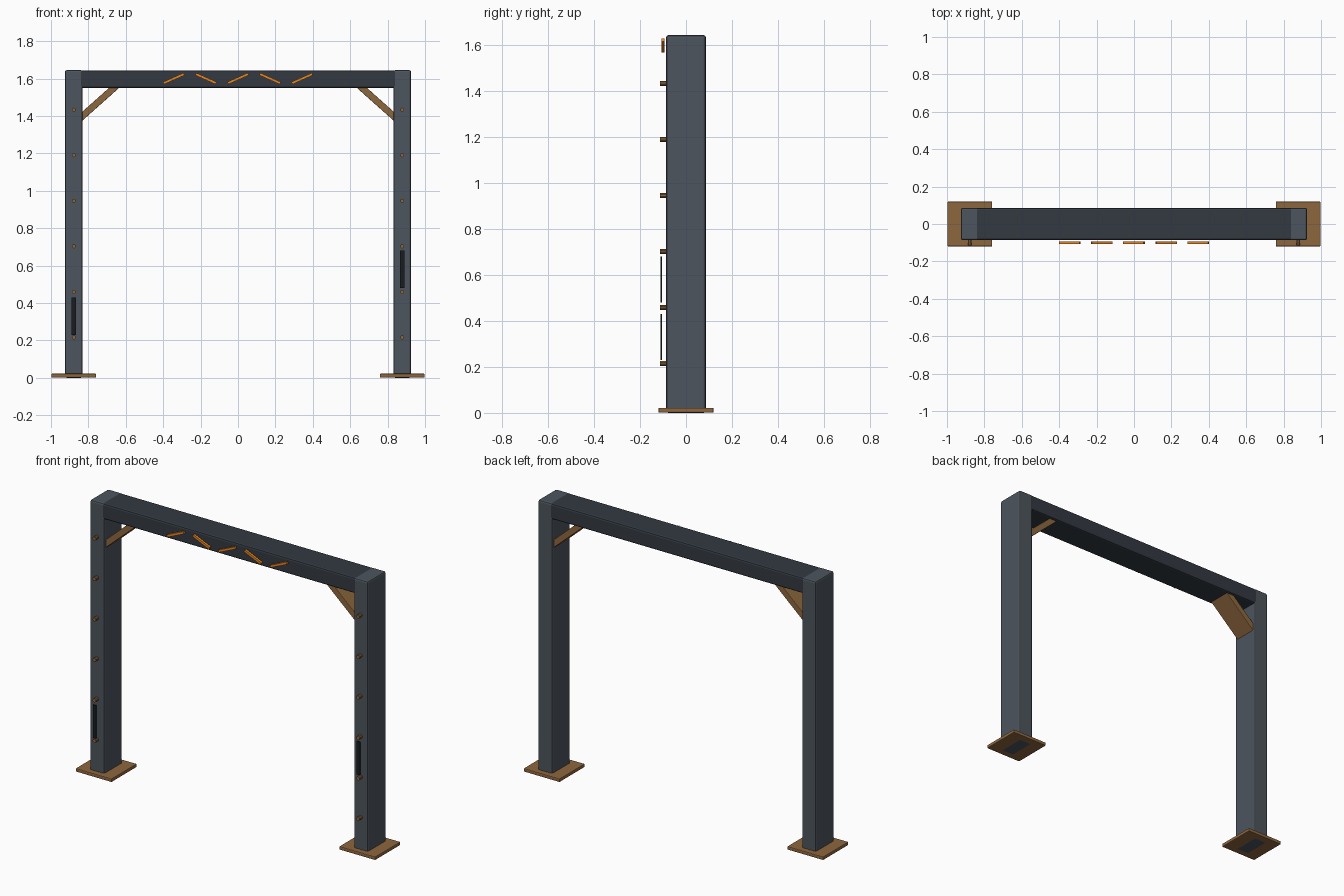
import bpy
import math

if "Cube" in bpy.data.objects:
    bpy.data.objects.remove(bpy.data.objects["Cube"])


def material(name, rgb):
    m = bpy.data.materials.new(name)
    m.diffuse_color = (*rgb, 1)
    m.use_nodes = True
    m.node_tree.nodes["Principled BSDF"].inputs["Base Color"].default_value = m.diffuse_color
    return m


STEEL = material("steel", (0.075, 0.09, 0.11))
DARK = material("dark_steel", (0.033, 0.042, 0.055))
BRONZE = material("bronze", (0.27, 0.135, 0.048))
ORANGE = material("orange", (0.8, 0.23, 0.015))
BLACK = material("black", (0.01, 0.012, 0.014))


def finish(ob, name, mat, bevel=0, segments=2):
    ob.name = name
    ob.data.materials.append(mat)
    if bevel:
        mod = ob.modifiers.new("bevel", 'BEVEL')
        mod.width = bevel
        mod.segments = segments
    return ob


def box(name, loc, size, mat, bevel=0, tilt=0):
    bpy.ops.mesh.primitive_cube_add(size=1, location=loc)
    ob = bpy.context.object
    ob.scale = size
    bpy.ops.object.transform_apply(location=False, rotation=False, scale=True)
    ob.rotation_euler.y = tilt
    return finish(ob, name, mat, bevel)


POST_X = 0.878

# Both sides: post, foot plate, corner brace and row of rivets
for s, side in ((-1, "left"), (1, "right")):
    box(f"{side}_post", (s * POST_X, 0, 0.8225), (0.095, 0.173, 1.645), STEEL, 0.01)
    box(f"{side}_foot_plate", (s * POST_X, 0, 0.0115), (0.24, 0.24, 0.021), BRONZE, 0.005)
    box(f"{side}_brace", (s * 0.747, 0, 1.475), (0.28, 0.14, 0.036), BRONZE, 0.003,
        tilt=s * math.radians(41.7))
    for i in range(6):
        bpy.ops.mesh.primitive_cylinder_add(
            vertices=10, radius=0.011, depth=0.03,
            location=(s * POST_X, -0.099, 0.216 + i * 0.2435),
            rotation=(math.pi / 2, 0, 0))
        finish(bpy.context.object, f"{side}_rivet_{i + 1}", BRONZE)

# Beam across the top, ending inside the posts
box("top_beam", (0, 0, 1.5975), (1.76, 0.171, 0.094), DARK, 0.01)

# Dark vertical strips in front of the posts
box("left_slot", (-POST_X, -0.108, 0.33), (0.022, 0.005, 0.2), BLACK)
box("right_slot", (POST_X, -0.108, 0.58), (0.022, 0.005, 0.2), BLACK)

# Zigzag of orange dashes on the beam
for i in range(5):
    box(f"dash_{i + 1}", ((i - 2) * 0.1715, -0.1, 1.6), (0.12, 0.014, 0.014), ORANGE,
        tilt=math.radians(-24 if i % 2 == 0 else 24))
